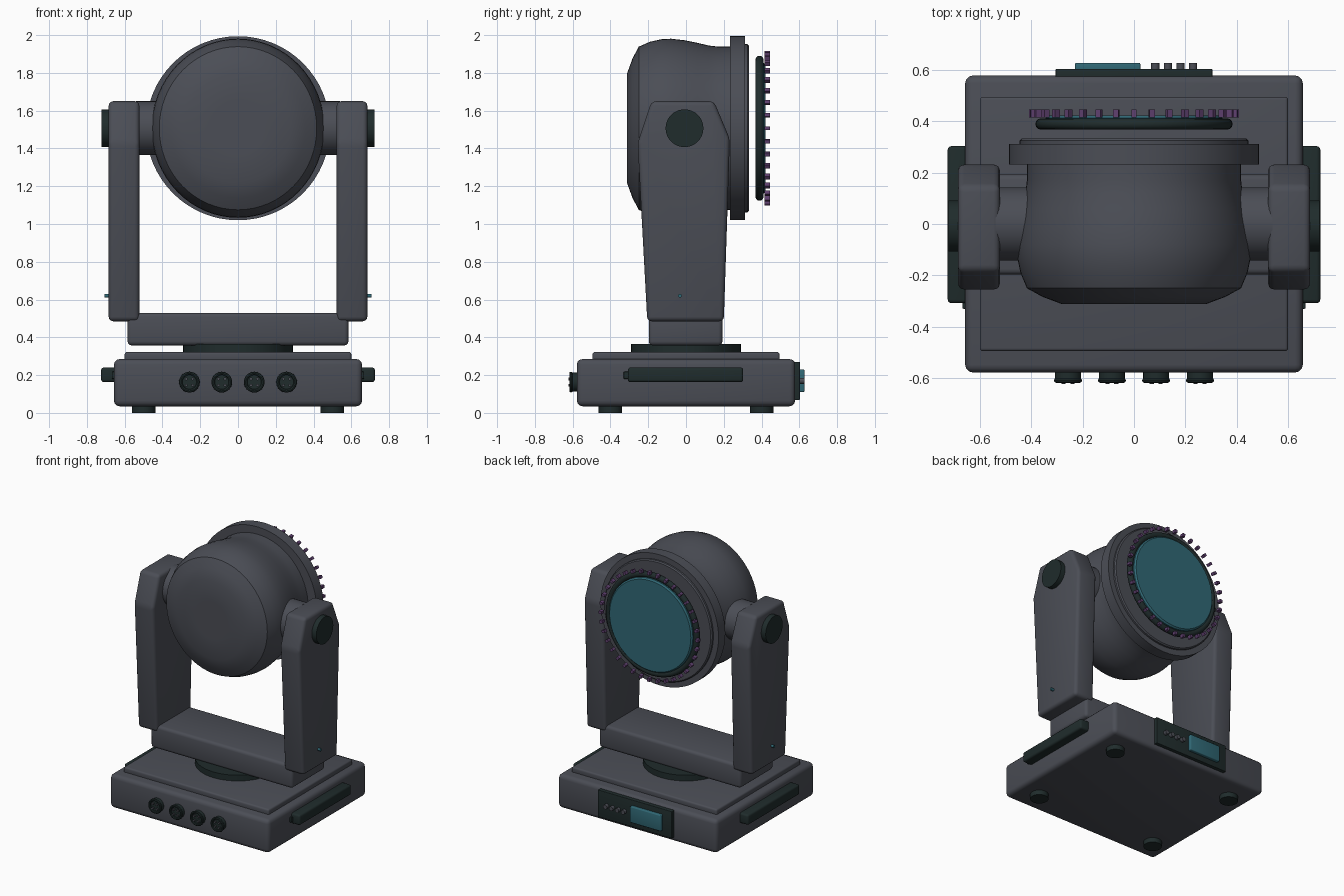
import bpy, bmesh, math
from mathutils import Matrix, Vector

if "Cube" in bpy.data.objects:
    bpy.data.objects.remove(bpy.data.objects["Cube"])


def material(name, rgb):
    m = bpy.data.materials.new(name)
    m.diffuse_color = (*rgb, 1)
    m.use_nodes = True
    m.node_tree.nodes["Principled BSDF"].inputs["Base Color"].default_value = m.diffuse_color
    return m


GREY = material("slate grey", (0.07, 0.075, 0.092))
DARK = material("dark green black", (0.014, 0.025, 0.025))
TEAL = material("teal glass", (0.03, 0.14, 0.18))
PURPLE = material("purple", (0.115, 0.052, 0.16))

# Rotations that take local z to the named axis
AXES = {"x": Matrix.Rotation(math.pi / 2, 4, "Y"),
        "y": Matrix.Rotation(-math.pi / 2, 4, "X"),
        "z": Matrix.Identity(4)}


def finish(bm, name, mat, bevel=0.0, segments=3):
    if bevel:
        bmesh.ops.bevel(bm, geom=bm.edges[:], offset=bevel, segments=segments,
                        profile=0.5, affect="EDGES", clamp_overlap=True)
    bmesh.ops.recalc_face_normals(bm, faces=bm.faces[:])
    me = bpy.data.meshes.new(name)
    bm.to_mesh(me)
    bm.free()
    me.materials.append(mat)
    ob = bpy.data.objects.new(name, me)
    bpy.context.collection.objects.link(ob)
    bpy.ops.object.select_all(action="DESELECT")
    ob.select_set(True)
    bpy.context.view_layer.objects.active = ob
    bpy.ops.object.shade_smooth_by_angle(angle=math.radians(35))
    return ob


def box(name, lo, hi, mat, bevel=0.0):
    lo, hi = Vector(lo), Vector(hi)
    bm = bmesh.new()
    bmesh.ops.create_cube(bm, size=1, matrix=Matrix.Translation((lo + hi) / 2)
                          @ Matrix.Diagonal((*(hi - lo), 1)))
    return finish(bm, name, mat, bevel)


def lathe(name, profile, axis, centre, mat, sides=48, scale_x=1.0):
    """Spin (radius, distance along axis) points into a closed solid."""
    bm = bmesh.new()
    rings = []
    for r, h in profile:
        rings.append([bm.verts.new((r * scale_x * math.cos(a), r * math.sin(a), h))
                      for a in (2 * math.pi * i / sides for i in range(sides))])
    for a, b in zip(rings, rings[1:]):
        for i in range(sides):
            j = (i + 1) % sides
            bm.faces.new((a[i], a[j], b[j], b[i]))
    bm.faces.new(rings[0][::-1])
    bm.faces.new(rings[-1])
    bm.transform(Matrix.Translation(centre) @ AXES[axis])
    return finish(bm, name, mat)


def cylinder(name, r, h0, h1, axis, centre, mat, sides=32, chamfer=0.0):
    c = chamfer
    prof = [(r, h0), (r, h1 - c), (r - c, h1)] if c else [(r, h0), (r, h1)]
    return lathe(name, prof, axis, centre, mat, sides)


def torus(name, major, minor, centre, mat, sides=64, tube=12):
    bm = bmesh.new()
    grid = [[bm.verts.new(((major + minor * math.cos(t)) * math.cos(a), minor * math.sin(t),
                           (major + minor * math.cos(t)) * math.sin(a)))
             for t in (2 * math.pi * k / tube for k in range(tube))]
            for a in (2 * math.pi * i / sides for i in range(sides))]
    for i in range(sides):
        p, q = grid[i], grid[(i + 1) % sides]
        for k in range(tube):
            n = (k + 1) % tube
            bm.faces.new((p[k], p[n], q[n], q[k]))
    bm.transform(Matrix.Translation(centre))
    return finish(bm, name, mat)


# Base with top plate and feet
box("base", (-0.657, -0.578, 0.035), (0.657, 0.578, 0.285), GREY, 0.03)
box("base_top_plate", (-0.6, -0.495, 0.27), (0.6, 0.495, 0.322), GREY, 0.012)
for x in (-0.5, 0.5):
    for y in (-0.4, 0.4):
        cylinder("foot", 0.062, 0, 0.05, "z", (x, y, 0), DARK)

# Side carrying handles
for s in (-1, 1):
    xs = sorted((s * 0.64, s * 0.725))
    box("carry_handle", (xs[0], -0.308, 0.163), (xs[1], 0.303, 0.24), DARK, 0.014)
    xs = sorted((s * 0.64, s * 0.668))
    box("handle_latch", (xs[0], -0.33, 0.18), (xs[1], -0.3, 0.218), DARK, 0.004)

# Rear control panel with screen and buttons
box("control_panel", (-0.305, 0.56, 0.068), (0.305, 0.603, 0.27), DARK, 0.004)
box("panel_screen", (-0.23, 0.59, 0.11), (0.025, 0.627, 0.23), TEAL, 0.006)
for i in range(4):
    cylinder("panel_button", 0.016, 0.59, 0.627, "y", (0.083 + 0.049 * i, 0, 0.17), GREY, 16)

# Front sockets: sleeve, rim, contacts
for x in (-0.257, -0.086, 0.086, 0.257):
    c = (x, 0, 0.163)
    cylinder("socket_sleeve", 0.05, -0.606, -0.55, "y", c, DARK)
    torus("socket_rim", 0.046, 0.009, (x, -0.609, 0.163), DARK, 32, 8)
    for k in range(4):
        a = math.pi / 4 + k * math.pi / 2
        cylinder("socket_pin", 0.008, -0.622, -0.6, "y",
                 (x + 0.024 * math.cos(a), 0, 0.163 + 0.024 * math.sin(a)), GREY, 10)

# Pan bearing and yoke crossbar
cylinder("pan_bearing", 0.29, 0.31, 0.365, "z", (0, 0, 0), DARK, 48)
box("yoke_crossbar", (-0.585, -0.197, 0.357), (0.585, 0.193, 0.53), GREY, 0.022)

# Yoke arms with tilt bosses, caps and indicator lamps
ARM = [(-0.205, 0.485), (0.2, 0.485), (0.232, 1.45), (0.148, 1.65), (-0.183, 1.65), (-0.256, 1.43)]
CZ = 1.507
for s in (-1, 1):
    bm = bmesh.new()
    inner = [bm.verts.new((s * 0.522, y, z)) for y, z in ARM]
    outer = [bm.verts.new((s * 0.685, y, z)) for y, z in ARM]
    bm.faces.new(inner)
    bm.faces.new(outer)
    for i in range(len(ARM)):
        j = (i + 1) % len(ARM)
        bm.faces.new((inner[i], inner[j], outer[j], outer[i]))
    finish(bm, "yoke_arm", GREY, 0.024)
    h = sorted((s * 0.36, s * 0.54))
    cylinder("tilt_boss", 0.143, h[0], h[1], "x", (0, 0, CZ), GREY, 40)
    h = sorted((s * 0.67, s * 0.722))
    cylinder("tilt_cap", 0.1, h[0], h[1], "x", (0, -0.008, CZ), DARK, 40)
    h = sorted((s * 0.67, s * 0.707))
    cylinder("indicator_lamp", 0.01, h[0], h[1], "x", (0, -0.032, 0.62), TEAL, 12)

# Lamp head shell, widest toward the rear with a slight waist
lathe("head_shell", [(0.14, -0.312), (0.29, -0.312), (0.37, -0.283), (0.432, -0.25), (0.458, -0.19),
                     (0.471, -0.13), (0.474, -0.08), (0.466, -0.01), (0.452, 0.06), (0.438, 0.12),
                     (0.432, 0.17), (0.432, 0.25)], "y", (0, 0, CZ), GREY, 64, 0.965)

# Front flange with stepped bezel
lathe("head_flange", [(0.487, 0.232), (0.487, 0.312), (0.445, 0.312), (0.445, 0.325), (0.437, 0.333)],
      "y", (0, 0, CZ), GREY, 64)

# Lens with its surrounding ring
torus("lens_ring", 0.362, 0.022, (0, 0.389, CZ), DARK)
cylinder("lens", 0.345, 0.385, 0.422, "y", (0, 0, CZ), TEAL, 64, 0.01)

# Ring of small purple light studs
bm = bmesh.new()
for i in range(36):
    m = (Matrix.Translation((0, 0.43, CZ)) @ Matrix.Rotation(math.radians(10 * i), 4, "Y")
         @ Matrix.Translation((0, 0, 0.397)) @ Matrix.Diagonal((0.02, 0.03, 0.024, 1)))
    bmesh.ops.create_cube(bm, size=1, matrix=m)
finish(bm, "light_studs", PURPLE)
